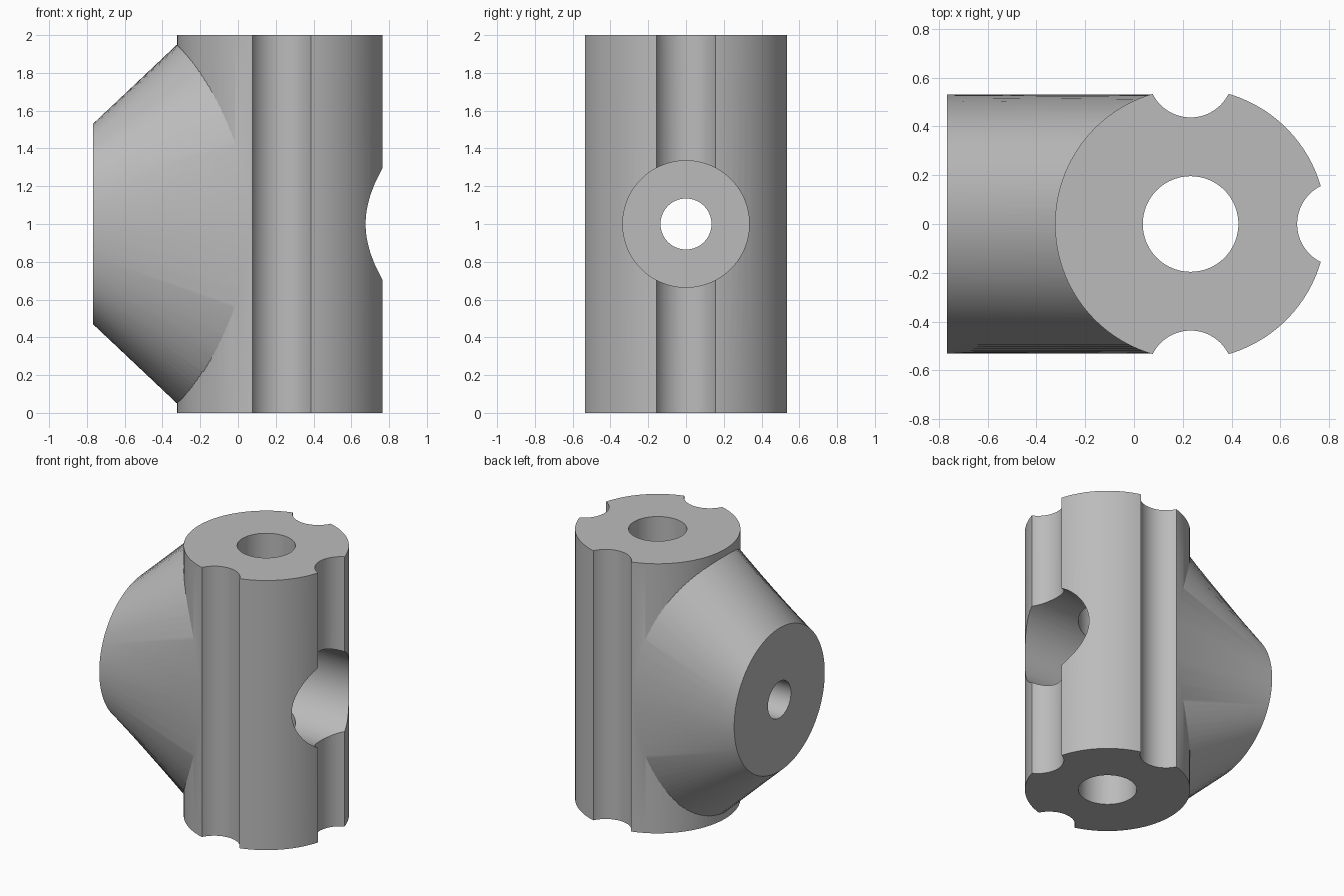
import bpy
import bmesh
from math import cos, sin, pi, radians

cube = bpy.data.objects.get("Cube")
if cube:
    bpy.data.objects.remove(cube, do_unlink=True)

AXIS = 0.232      # x of the post's centre line
RADIUS = 0.556
MID = 1.0         # height of the cross bore

grey = bpy.data.materials.new("plain_grey")
grey.use_nodes = True
shade = (0.5, 0.5, 0.5, 1)
grey.diffuse_color = shade
grey.node_tree.nodes["Principled BSDF"].inputs["Base Color"].default_value = shade


def loft(name, rings):
    """Solid skinned through matching rings of points, capped at both ends."""
    bm = bmesh.new()
    loops = [[bm.verts.new(p) for p in ring] for ring in rings]
    n = len(loops[0])
    for a, b in zip(loops, loops[1:]):
        for i in range(n):
            j = (i + 1) % n
            bm.faces.new((a[i], a[j], b[j], b[i]))
    bm.faces.new(loops[0])
    bm.faces.new(loops[-1])
    bmesh.ops.recalc_face_normals(bm, faces=bm.faces)
    mesh = bpy.data.meshes.new(name)
    bm.to_mesh(mesh)
    bm.free()
    mesh.materials.append(grey)
    obj = bpy.data.objects.new(name, mesh)
    bpy.context.collection.objects.link(obj)
    return obj


def upright(name, x, y, r, z0, z1, n=96):
    turns = [2 * pi * i / n for i in range(n)]
    return loft(name, [[(x + r * cos(t), y + r * sin(t), z) for t in turns]
                       for z in (z0, z1)])


def sideways(name, sections, n=96):
    """Sections are (x, half width, half height)."""
    turns = [2 * pi * (i + 0.5) / n for i in range(n)]
    return loft(name, [[(x, w * cos(t), MID + h * sin(t)) for t in turns]
                       for x, w, h in sections])


def combine(target, other, operation):
    other.hide_render = True
    mod = target.modifiers.new(operation.lower(), 'BOOLEAN')
    mod.operation = operation
    mod.solver = 'EXACT'
    mod.object = other
    bpy.context.view_layer.objects.active = target
    bpy.ops.object.modifier_apply(modifier=mod.name)
    bpy.data.objects.remove(other, do_unlink=True)


# Post with a flared side boss, trimmed just inside the post's ends
body = upright("post_with_boss", AXIS, 0, RADIUS, 0, 2)
boss = sideways("boss", [(-0.767, 0.531, 0.531), (0.1, 0.531, 1.35)], 128)
combine(boss, upright("trim", 0, 0, 1.5, 0.01, 1.99, 32), 'INTERSECT')
combine(body, boss, 'UNION')

# Three grooves along the post: right, front and back
for angle in (0, 90, -90):
    a = radians(angle)
    combine(body, upright("groove", AXIS + 0.611 * cos(a), 0.611 * sin(a),
                          0.174, -0.1, 2.1, 64), 'DIFFERENCE')

# Vertical bore, then the stepped cross bore
combine(body, upright("bore", AXIS, 0, 0.196, -0.1, 2.1), 'DIFFERENCE')
combine(body, sideways("counterbore", [(-0.27, 0.335, 0.335), (1, 0.335, 0.335)]),
        'DIFFERENCE')
combine(body, sideways("cross_bore", [(-1, 0.135, 0.135), (0.2, 0.135, 0.135)], 64),
        'DIFFERENCE')

bpy.ops.object.select_all(action='DESELECT')
body.select_set(True)
bpy.context.view_layer.objects.active = body
bpy.ops.object.shade_smooth_by_angle(angle=radians(25))
